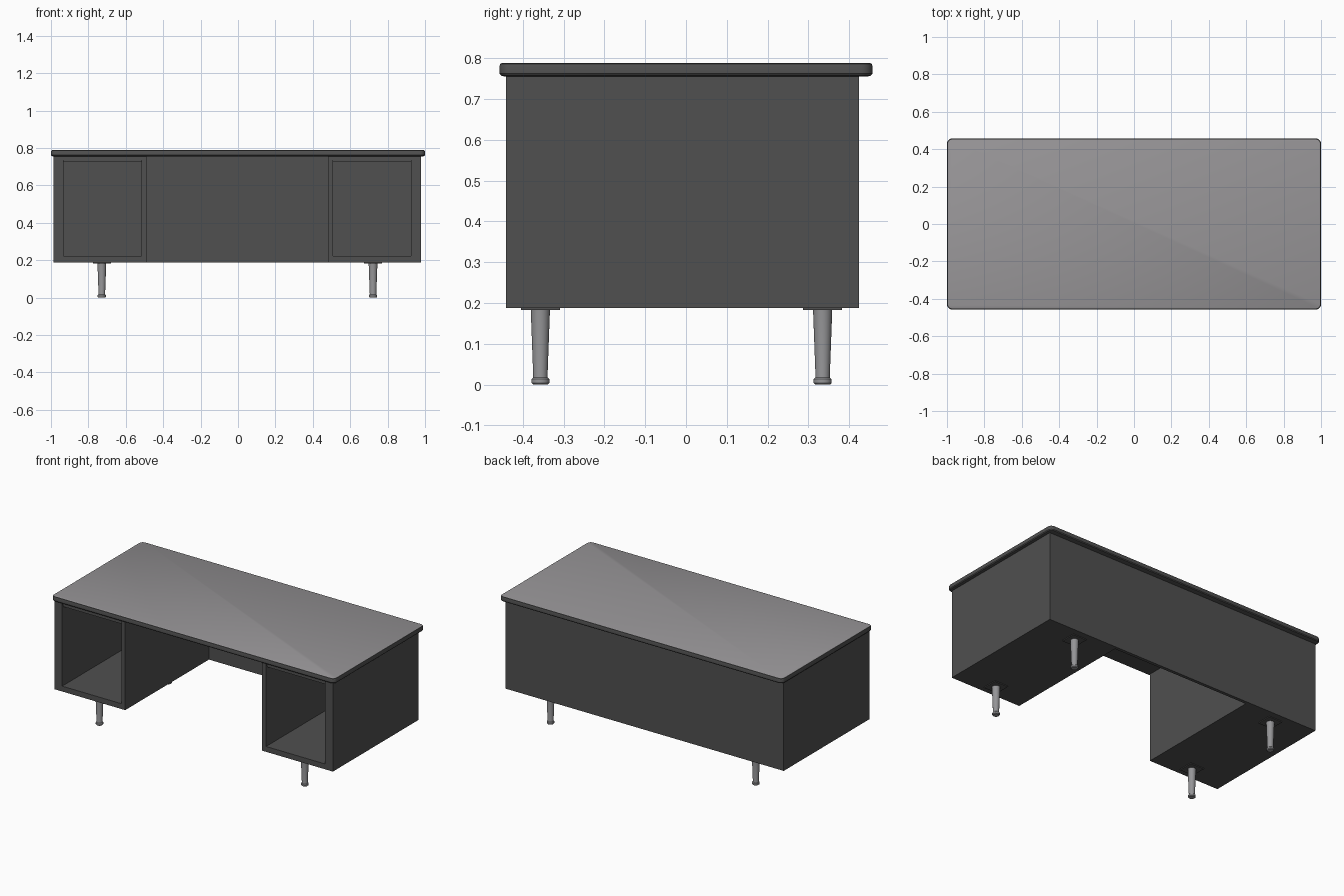
import bpy, bmesh, math

if "Cube" in bpy.data.objects:
    bpy.data.objects.remove(bpy.data.objects["Cube"])


def material(name, rgb):
    m = bpy.data.materials.new(name)
    m.use_nodes = True
    m.diffuse_color = (*rgb, 1)
    m.node_tree.nodes["Principled BSDF"].inputs["Base Color"].default_value = (*rgb, 1)
    return m


DARK = material("charcoal_paint", (0.08, 0.08, 0.08))
TOP = material("grey_laminate", (0.31, 0.30, 0.31))
METAL = material("leg_metal", (0.30, 0.30, 0.31))


def finish(name, bm, *mats):
    bmesh.ops.recalc_face_normals(bm, faces=bm.faces)
    mesh = bpy.data.meshes.new(name)
    bm.to_mesh(mesh)
    bm.free()
    for m in mats:
        mesh.materials.append(m)
    ob = bpy.data.objects.new(name, mesh)
    bpy.context.collection.objects.link(ob)
    return ob


def add_box(bm, x, y, z):
    verts = bmesh.ops.create_cube(bm, size=1)["verts"]
    for v in verts:
        for i, (a, b) in enumerate((x, y, z)):
            v.co[i] = a if v.co[i] < 0 else b


def box(name, x, y, z, mat=DARK):
    bm = bmesh.new()
    add_box(bm, x, y, z)
    return finish(name, bm, mat)


def loft(bm, rings):
    loops = [[bm.verts.new(p) for p in ring] for ring in rings]
    n = len(loops[0])
    for a, b in zip(loops, loops[1:]):
        for i in range(n):
            j = (i + 1) % n
            bm.faces.new((a[i], a[j], b[j], b[i]))
    bm.faces.new(loops[0][::-1])
    bm.faces.new(loops[-1])


def smooth(ob, degrees=35):
    bpy.ops.object.select_all(action="DESELECT")
    ob.select_set(True)
    bpy.context.view_layer.objects.active = ob
    bpy.ops.object.shade_smooth_by_angle(angle=math.radians(degrees))


# Desktop: rounded corners, softened dark edge, laminate upper face
def rounded_rect(inset, z, r=0.028):
    pts = []
    for k, (sx, sy) in enumerate(((1, 1), (-1, 1), (-1, -1), (1, -1))):
        for s in range(7):
            a = math.radians(90 * k + 15 * s)
            pts.append((sx * (1 - r) + (r - inset) * math.cos(a),
                        sy * (0.457 - r) + (r - inset) * math.sin(a), z))
    return pts


bm = bmesh.new()
loft(bm, [rounded_rect(i, z) for i, z in (
    (0.012, 0.755), (0.004, 0.757), (0, 0.762), (0, 0.781), (0.002, 0.786), (0.006, 0.788))])
bm.normal_update()
for f in bm.faces:
    if f.normal.z > 0.9 and len(f.verts) > 4:
        f.material_index = 1
smooth(finish("desktop", bm, DARK, TOP))

# Cabinet extents
FRONT, BACK, LOW, HIGH = -0.441, 0.424, 0.188, 0.757
CX = -0.004
PANEL = BACK - 0.02

# Full width back panel
box("back_panel", (CX - 0.983, CX + 0.983), (PANEL, BACK), (LOW, HIGH))

for side, s in (("left", 1), ("right", -1)):
    def span(a, b):
        return sorted((CX + s * a, CX + s * b))

    # Open fronted pedestal: two walls, floor, recessed rail
    box(side + "_outer_wall", span(0.929, 0.983), (FRONT, PANEL), (LOW, HIGH))
    box(side + "_inner_wall", span(0.484, 0.511), (FRONT, PANEL), (LOW, HIGH))
    box(side + "_pedestal_floor", span(0.511, 0.929), (FRONT, PANEL), (LOW, 0.222))
    box(side + "_top_rail", span(0.511, 0.929), (FRONT + 0.008, PANEL), (0.735, HIGH))
    box(side + "_rail_lip", span(0.511, 0.929), (FRONT + 0.012, FRONT + 0.03), (0.725, 0.735))

    # Tapered legs with mounting plates and round feet
    for end, y in (("front", -0.357), ("back", 0.335)):
        x = -0.003 + s * 0.725
        name = side + "_" + end
        box(name + "_leg_plate", (x - 0.048, x + 0.048), (y - 0.048, y + 0.048), (0.183, LOW))
        profile = ((0.018, 0), (0.022, 0.004), (0.022, 0.013), (0.018, 0.017),
                   (0.0175, 0.02), (0.0235, 0.183))
        bm = bmesh.new()
        loft(bm, [[(x + r * math.cos(k * math.tau / 24), y + r * math.sin(k * math.tau / 24), z)
                   for k in range(24)] for r, z in profile])
        smooth(finish(name + "_leg", bm, METAL))
